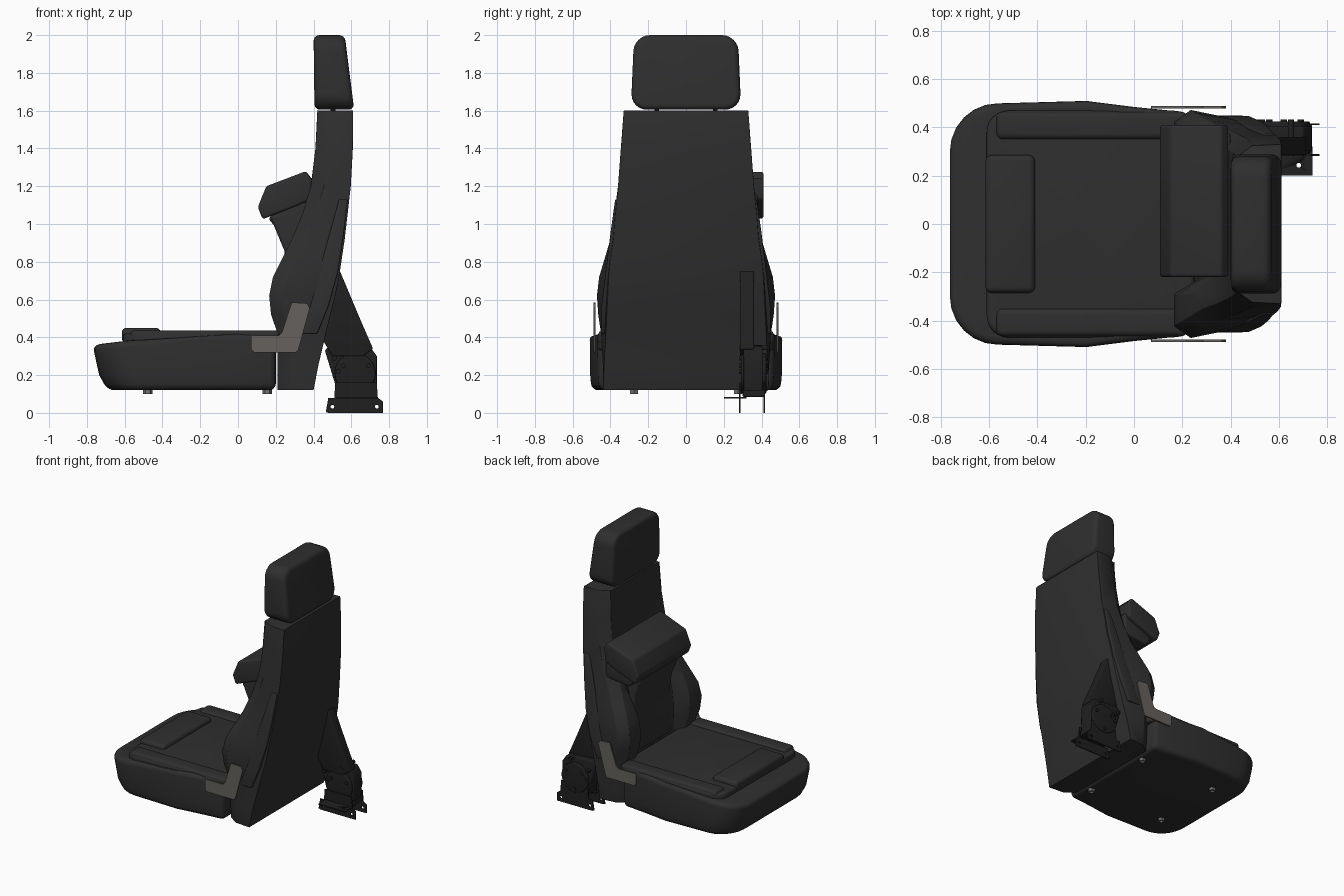
import bpy, bmesh, math
from mathutils import Vector

if "Cube" in bpy.data.objects:
    bpy.data.objects.remove(bpy.data.objects["Cube"])


def material(name, rgb):
    m = bpy.data.materials.new(name)
    m.use_nodes = True
    m.diffuse_color = (*rgb, 1)
    bsdf = next(n for n in m.node_tree.nodes if n.type == 'BSDF_PRINCIPLED')
    bsdf.inputs["Base Color"].default_value = (*rgb, 1)
    return m


FABRIC = material("charcoal fabric", (0.028, 0.028, 0.028))
BLACK = material("black metal", (0.014, 0.014, 0.014))
GREY = material("grey metal", (0.13, 0.12, 0.11))
STEEL = material("steel", (0.16, 0.16, 0.16))


def activate(ob):
    bpy.ops.object.select_all(action='DESELECT')
    ob.select_set(True)
    bpy.context.view_layer.objects.active = ob


def finish(name, bm, mat, bevel=0.0, segments=4, limit=40):
    bmesh.ops.recalc_face_normals(bm, faces=bm.faces[:])
    me = bpy.data.meshes.new(name)
    bm.to_mesh(me)
    bm.free()
    me.materials.append(mat)
    ob = bpy.data.objects.new(name, me)
    bpy.context.collection.objects.link(ob)
    activate(ob)
    if bevel:
        mod = ob.modifiers.new("soft edges", 'BEVEL')
        mod.width, mod.segments = bevel, segments
        mod.limit_method, mod.angle_limit = 'ANGLE', math.radians(limit)
        bpy.ops.object.modifier_apply(modifier=mod.name)
    bpy.ops.object.shade_smooth_by_angle(angle=math.radians(35))
    return ob


def loft(name, rings, mat, bevel=0.0, round_axis=None, radius=0.0, limit=40):
    """Skin closed rings; optionally round the edges running along one axis."""
    bm = bmesh.new()
    rows = [[bm.verts.new(p) for p in ring] for ring in rings]
    n = len(rows[0])
    for a, b in zip(rows, rows[1:]):
        for i in range(n):
            j = (i + 1) % n
            bm.faces.new((a[i], a[j], b[j], b[i]))
    bm.faces.new(rows[0][::-1])
    bm.faces.new(rows[-1])
    if round_axis is not None:
        axis = Vector([float(i == round_axis) for i in range(3)])
        edges = [e for e in bm.edges
                 if abs((e.verts[0].co - e.verts[1].co).normalized().dot(axis)) > 0.8]
        bmesh.ops.bevel(bm, geom=edges, offset=radius, segments=6, profile=0.5, affect='EDGES')
    return finish(name, bm, mat, bevel, limit=limit)


def rect(z, x0, x1, y0, y1):
    return [(x0, y0, z), (x1, y0, z), (x1, y1, z), (x0, y1, z)]


def box(name, x, y, z, mat, bevel=0.0, **kw):
    return loft(name, [rect(h, *x, *y) for h in z], mat, bevel, **kw)


def side_prism(name, profile, y0, y1, mat, bevel=0.0):
    return loft(name, [[(x, y, z) for x, z in profile] for y in (y0, y1)], mat, bevel)


def disc(name, x, z, r, y0, y1, mat, bevel=0.0, sides=32):
    pts = [(x + r * math.cos(i * math.tau / sides), z + r * math.sin(i * math.tau / sides))
           for i in range(sides)]
    return side_prism(name, pts, y0, y1, mat, bevel)


def cut(ob, cutter):
    activate(ob)
    mod = ob.modifiers.new("hole", 'BOOLEAN')
    mod.operation, mod.object = 'DIFFERENCE', cutter
    bpy.ops.object.modifier_apply(modifier=mod.name)
    bpy.data.objects.remove(cutter)


# Seat cushion base: rounded plan, front leaning out, top rising to the rear
half = [(0.2, 0.465), (0, 0.485), (-0.2, 0.51), (-0.57, 0.5)]
half += [(-0.57 - 0.2 * math.sin(a), 0.3 + 0.2 * math.cos(a))
         for a in [math.radians(15 * k) for k in range(1, 7)]]
plan = half + [(x, -y) for x, y in reversed(half)]
rings = []
for z, front, sy, rise in [(0.12, -0.69, 0.98, 0), (0.2, -0.735, 0.995, 0),
                           (0.36, -0.77, 1, 0.06)]:
    s = (0.2 - front) / 0.97
    rings.append([(0.2 + (x - 0.2) * s, y * sy,
                   z + rise * min(1, max(0, (x + 0.77) / 0.5))) for x, y in plan])
loft("seat_cushion", rings, FABRIC, 0.035, limit=50)

# Seat top: centre panel, side bolsters and thigh pad
box("seat_panel", (-0.61, 0.25), (-0.47, 0.47), (0.33, 0.42), FABRIC, 0.02,
    round_axis=2, radius=0.09)
for side, s in (("left", 1), ("right", -1)):
    y = sorted((0.35 * s, 0.465 * s))
    box(f"seat_bolster_{side}", (-0.57, 0.22), y, (0.36, 0.437), FABRIC, 0.025)
box("thigh_pad", (-0.615, -0.41), (-0.285, 0.285), (0.37, 0.45), FABRIC, 0.025)

# Backrest: height, front x, back x, front half width, back half width, recess depth
rows = [(0.12, .21, .40, .43, .44, 0), (0.25, .21, .425, .44, .435, 0),
        (0.42, .21, .465, .45, .425, .05), (0.52, .175, .49, .465, .42, .09),
        (0.62, .165, .515, .472, .415, .10), (0.72, .185, .535, .46, .41, .09),
        (0.82, .235, .55, .43, .40, .06), (0.92, .285, .565, .40, .385, .04),
        (1.05, .34, .58, .38, .375, .02), (1.2, .385, .597, .36, .36, 0),
        (1.4, .41, .608, .345, .345, 0), (1.6, .42, .61, .325, .33, 0)]
rings = []
for z, xf, xb, wf, wb, d in rows:
    h = [(xb, wb), (xf + 0.07, wf), (xf, wf - 0.05), (xf, 0.29), (xf + d, 0.23)]
    rings.append([(x, y, z) for x, y in h] + [(x, -y, z) for x, y in reversed(h)])
loft("backrest", rings, FABRIC, 0.03)

# Backrest centre pad and lumbar pillow
side_prism("backrest_pad", [(0.17, 1.04), (0.245, 0.86), (0.275, 0.66), (0.25, 0.42),
                            (0.38, 0.42), (0.45, 1.1), (0.32, 1.12)],
           -0.2, 0.24, FABRIC, 0.02)
side_prism("pillow_underside", [(0.16, 1.03), (0.2, 0.98), (0.4, 1.0), (0.4, 1.16), (0.3, 1.15)],
           -0.19, 0.38, FABRIC, 0.015)
side_prism("pillow", [(0.105, 1.09), (0.15, 1.2), (0.36, 1.28), (0.39, 1.24), (0.385, 1.13),
                      (0.32, 1.1), (0.13, 1.025)], -0.22, 0.41, FABRIC, 0.014)

# Headrest and its posts
loft("headrest", [rect(1.605, 0.405, 0.615, -0.292, 0.292),
                  rect(2.0, 0.4, 0.565, -0.275, 0.275)],
     FABRIC, 0.03, round_axis=0, radius=0.085)
for side, y in (("left", 0.155), ("right", -0.155)):
    box(f"headrest_post_{side}", (0.49, 0.515), (y - 0.012, y + 0.012), (1.58, 1.64), BLACK)

# Side trims and grey pivot brackets
for side, s in (("left", 1), ("right", -1)):
    trim = [(0.42, .32, .42, .45), (0.57, .385, .48, .447), (0.75, .43, .53, .425),
            (0.95, .485, .56, .40), (1.13, .535, .58, .375)]
    loft(f"side_trim_{side}", [rect(z, a, b, *sorted((s * 0.33, s * w))) for z, a, b, w in trim],
         FABRIC, 0.006)
    side_prism(f"pivot_bracket_{side}",
               [(0.07, 0.41), (0.07, 0.335), (0.085, 0.32), (0.305, 0.32), (0.32, 0.335),
                (0.38, 0.555), (0.365, 0.58), (0.285, 0.585), (0.232, 0.425), (0.215, 0.41)],
               s * 0.479, s * 0.489, GREY)

# Mounting nuts under the cushion
for i, x in enumerate((-0.478, 0.155)):
    for j, y in enumerate((-0.275, 0.275)):
        nut = loft(f"mounting_nut_{2 * i + j + 1}",
                   [[(x + 0.025 * math.cos(k * math.tau / 6), y + 0.025 * math.sin(k * math.tau / 6), z)
                     for k in range(6)] for z in (0.1, 0.13)], STEEL)
        bore = loft("bore", [[(x + 0.012 * math.cos(k * math.tau / 12),
                               y + 0.012 * math.sin(k * math.tau / 12), z)
                              for k in range(12)] for z in (0.08, 0.118)], STEEL)
        cut(nut, bore)

# Recliner: arm, gear housing, bolts
side_prism("recliner_arm", [(0.5, 0.76), (0.54, 0.75), (0.645, 0.5), (0.715, 0.34), (0.66, 0.3),
                            (0.5, 0.3), (0.44, 0.4)], 0.285, 0.36, BLACK, 0.006)
side_prism("recliner_housing", [(0.46, 0.33), (0.49, 0.36), (0.7, 0.35), (0.735, 0.3),
                                (0.735, 0.1), (0.52, 0.1), (0.515, 0.15)],
           0.305, 0.405, BLACK, 0.006)
disc("recliner_gear", 0.62, 0.21, 0.108, 0.29, 0.425, BLACK, 0.006)
for i, (x, z) in enumerate([(0.51, 0.29), (0.65, 0.345), (0.53, 0.22), (0.56, 0.25),
                            (0.69, 0.25), (0.62, 0.13)]):
    disc(f"recliner_bolt_{i + 1}", x, z, 0.013, 0.282, 0.432, BLACK, sides=12)

# Recliner feet: two upright plates with bolt holes and a flat tab
for side, y in (("inner", 0.285), ("outer", 0.413)):
    foot = side_prism(f"foot_plate_{side}", [(0.465, 0.005), (0.48, 0), (0.768, 0), (0.768, 0.06),
                                             (0.74, 0.08), (0.735, 0.16), (0.515, 0.16),
                                             (0.51, 0.08), (0.478, 0.08)],
                      y - 0.004, y + 0.004, BLACK)
    for x in (0.5, 0.735):
        cut(foot, disc("hole", x, 0.033, 0.01, y - 0.02, y + 0.02, BLACK, sides=12))
tab = box("foot_tab", (0.52, 0.74), (0.2, 0.32), (0.077, 0.085), BLACK)
cut(tab, loft("hole", [[(0.682 + 0.01 * math.cos(k * math.tau / 12),
                         0.243 + 0.01 * math.sin(k * math.tau / 12), z)
                        for k in range(12)] for z in (0.05, 0.11)], BLACK))
box("foot_bridge", (0.54, 0.738), (0.3, 0.415), (0.085, 0.12), BLACK, 0.006)
